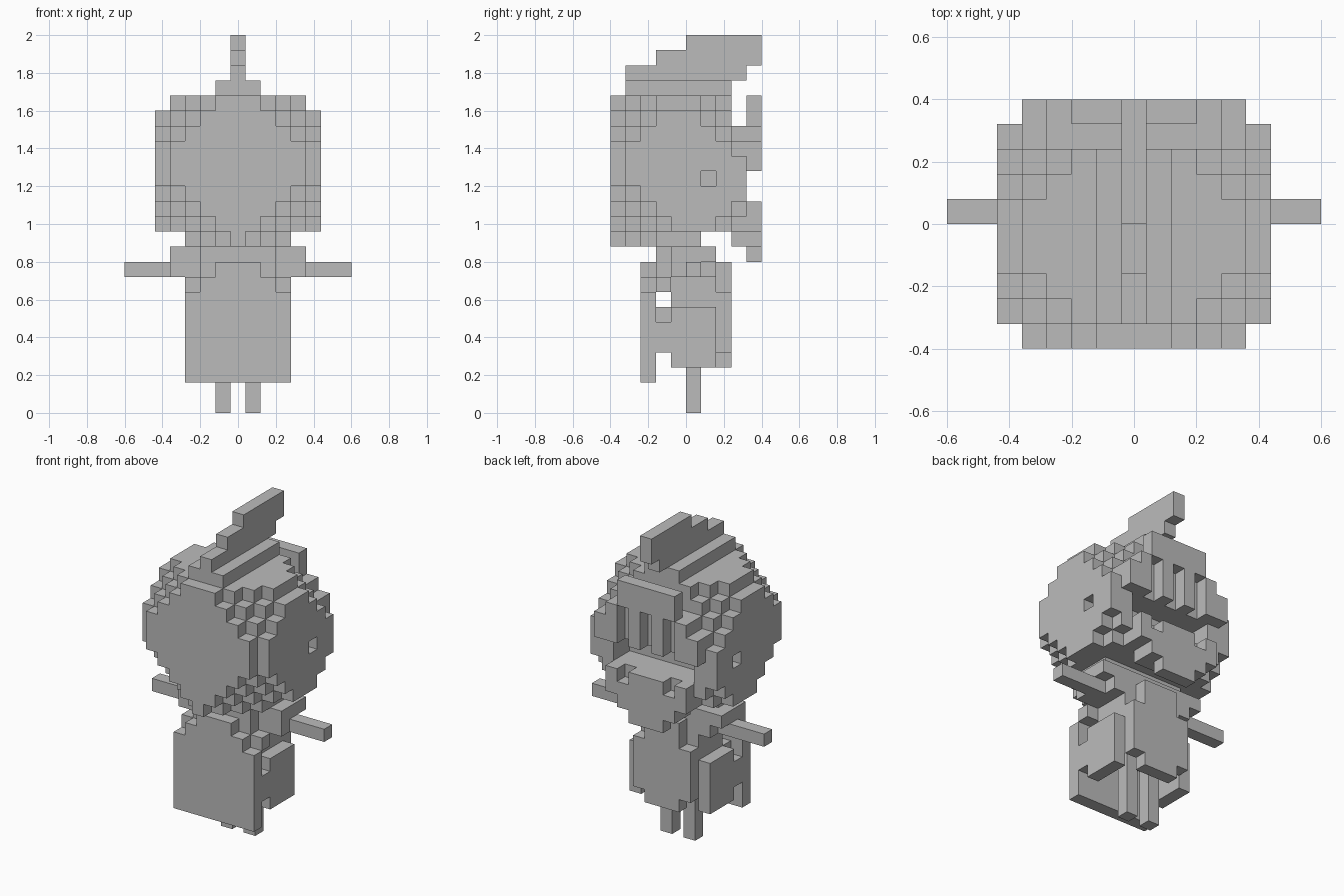
import bpy, bmesh

if "Cube" in bpy.data.objects:
    bpy.data.objects.remove(bpy.data.objects["Cube"])

U = 0.08  # block size
GREY = bpy.data.materials.new("plain grey")
GREY.diffuse_color = (0.5, 0.5, 0.5, 1)
GREY.use_nodes = True
GREY.node_tree.nodes["Principled BSDF"].inputs["Base Color"].default_value = GREY.diffuse_color


def box(w0, w1, j0, j1, k0, k1):
    """Mirrored blocks with w0 <= |i| <= w1, inclusive block ranges in y and z."""
    return {(s * i, j, k) for s in (-1, 1) for i in range(w0, w1 + 1)
            for j in range(j0, j1 + 1) for k in range(k0, k1 + 1)}


parts = {}

# Head: box with diagonally stepped corners
head = set()
for i, j, k in box(0, 5, -5, 3, 11, 20):
    dx, df, db = 5 - abs(i), j + 5, 3 - j
    dt, du = 21 - k, k - 11
    if dx + df + min(dt, du) < 5 or dx + df < 1:
        continue
    if dx + db + dt < 5 or dx + db + du < 3:
        continue
    if dx == 0 and (dt < 2 or du < 1):
        continue
    head.add((i, j, k))
head -= box(4, 5, -5, 3, 11, 11)
head -= box(0, 5, 1, 2, 11, 11)        # underside behind the neck
head -= box(0, 5, 3, 3, 19, 20)        # trench behind the brow
head -= box(0, 3, 2, 3, 14, 15)        # mouth cavity
head -= box(5, 5, 1, 1, 15, 15)        # side holes
parts["head"] = head

# Ridge and crest on top
parts["ridge"] = box(0, 1, -4, 2, 21, 21)
parts["crest"] = (box(0, 0, -4, 3, 22, 22) | box(0, 0, -2, 4, 23, 23)
                  | box(0, 0, 0, 4, 24, 24))

# Rear plate with three slots
plate = (box(0, 4, 4, 4, 16, 17) | box(0, 3, 4, 4, 18, 18)
         | box(0, 2, 4, 4, 19, 20))
plate -= box(0, 0, 4, 4, 16, 18) | box(2, 2, 4, 4, 16, 18)
parts["rear_plate"] = plate

# Tapering jaw with notched rim
jaw = (box(0, 3, 4, 4, 12, 13) | box(0, 2, 4, 4, 11, 11)
       | box(0, 1, 4, 4, 10, 10))
parts["jaw"] = jaw - box(2, 2, 4, 4, 13, 13)

# Shoulders and neck
parts["shoulders"] = (box(0, 4, -1, 1, 10, 10) | box(0, 2, -2, -2, 10, 10)
                      | box(0, 4, -1, 0, 9, 9) | box(0, 3, 1, 1, 9, 9)
                      | box(0, 2, -2, -2, 9, 9) | box(0, 3, -2, -2, 8, 8))
parts["arms"] = box(5, 7, 0, 0, 9, 9)

# Torso: hollow below, open underneath
parts["front_panel"] = (box(0, 3, -3, -3, 2, 7) | box(0, 2, -3, -3, 8, 8)
                        | box(0, 1, -3, -3, 9, 9))
parts["side_walls"] = box(3, 3, -1, 1, 3, 6) | box(3, 3, -2, -2, 4, 5)
parts["torso_core"] = box(0, 2, -1, 1, 6, 8) | box(0, 2, -2, -2, 6, 6)
parts["back_wall"] = (box(0, 1, 2, 2, 3, 3) | box(0, 2, 2, 2, 4, 7)
                      | box(0, 1, 2, 2, 8, 9))
parts["legs"] = box(1, 1, 0, 0, 0, 5)

everything = set().union(*parts.values())

# Outward-facing corner loops of a block for each direction
SIDES = {
    (1, 0, 0): ((1, 0, 0), (1, 1, 0), (1, 1, 1), (1, 0, 1)),
    (-1, 0, 0): ((0, 0, 0), (0, 0, 1), (0, 1, 1), (0, 1, 0)),
    (0, 1, 0): ((0, 1, 0), (0, 1, 1), (1, 1, 1), (1, 1, 0)),
    (0, -1, 0): ((0, 0, 0), (1, 0, 0), (1, 0, 1), (0, 0, 1)),
    (0, 0, 1): ((0, 0, 1), (1, 0, 1), (1, 1, 1), (0, 1, 1)),
    (0, 0, -1): ((0, 0, 0), (0, 1, 0), (1, 1, 0), (1, 0, 0)),
}


def build(name, cells):
    """Make one object from the exposed block faces."""
    bm = bmesh.new()
    verts = {}

    def vert(p):
        if p not in verts:
            verts[p] = bm.verts.new(((p[0] - 0.5) * U, p[1] * U, p[2] * U))
        return verts[p]

    for c in sorted(cells):
        for d, loop in SIDES.items():
            if tuple(a + b for a, b in zip(c, d)) not in everything:
                bm.faces.new([vert(tuple(a + b for a, b in zip(c, q)))
                              for q in loop])
    mesh = bpy.data.meshes.new(name)
    bm.to_mesh(mesh)
    bm.free()
    mesh.materials.append(GREY)
    bpy.context.collection.objects.link(bpy.data.objects.new(name, mesh))


for part, cells in parts.items():
    build(part, cells)
